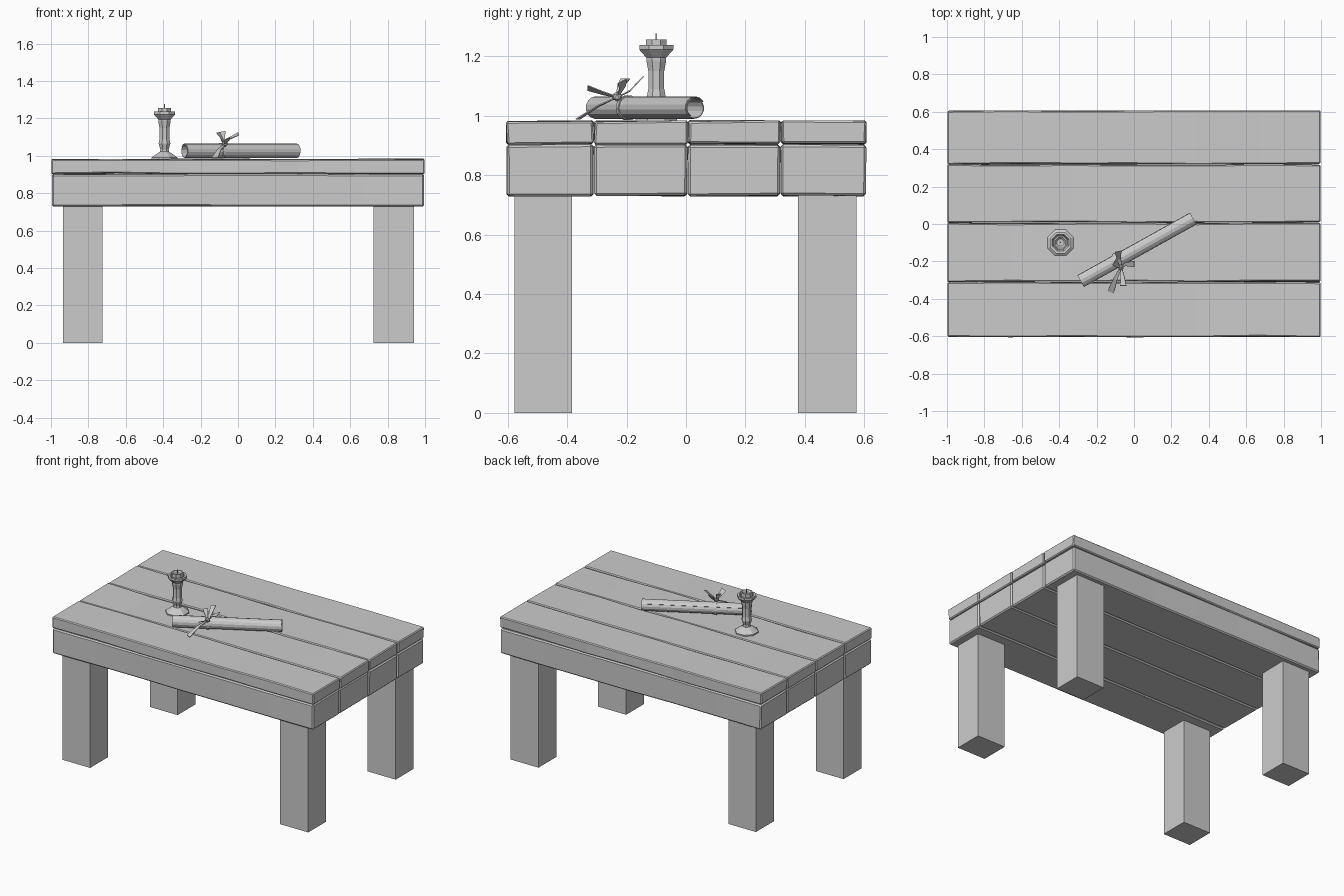
import bpy, bmesh, math, random
from mathutils import Vector

random.seed(4)
cube = bpy.data.objects.get("Cube")
if cube:
    bpy.data.objects.remove(cube, do_unlink=True)

grey = bpy.data.materials.new("plain grey")
grey.use_nodes = True
GREY = (0.6, 0.6, 0.6, 1)
grey.diffuse_color = GREY
grey.node_tree.nodes["Principled BSDF"].inputs["Base Color"].default_value = GREY


def finish(name, bm):
    bmesh.ops.recalc_face_normals(bm, faces=bm.faces)
    mesh = bpy.data.meshes.new(name)
    bm.to_mesh(mesh)
    bm.free()
    obj = bpy.data.objects.new(name, mesh)
    bpy.context.collection.objects.link(obj)
    mesh.materials.append(grey)
    return obj


def box(name, low, high, bevel=0, pieces=1, wobble=0):
    """Box between two corners, cut along x and made slightly uneven."""
    low, high = Vector(low), Vector(high)
    bm = bmesh.new()
    bmesh.ops.create_cube(bm, size=1)
    for v in bm.verts:
        v.co = (low + high) / 2 + v.co * (high - low)
    if pieces > 1:
        long_edges = [e for e in bm.edges
                      if abs(e.verts[0].co.x - e.verts[1].co.x) > 0.1]
        bmesh.ops.subdivide_edges(bm, edges=long_edges, cuts=pieces - 1, use_grid_fill=True)
    for v in bm.verts:
        v.co.y += random.uniform(-wobble, wobble)
        v.co.z += random.uniform(-wobble, wobble)
    obj = finish(name, bm)
    if bevel:
        mod = obj.modifiers.new("worn edges", "BEVEL")
        mod.width = bevel
        mod.segments = 1
    return obj


def lathe(name, profile, centre, sides):
    """Faceted turned part from (radius, height) pairs."""
    bm = bmesh.new()
    rings = []
    for r, z in profile:
        ring = []
        for i in range(sides):
            a = math.tau * (i + 0.5) / sides
            ring.append(bm.verts.new((centre[0] + r * math.cos(a),
                                      centre[1] + r * math.sin(a), z)))
        rings.append(ring)
    for a, b in zip(rings, rings[1:]):
        for i in range(sides):
            j = (i + 1) % sides
            bm.faces.new((a[i], a[j], b[j], b[i]))
    bm.faces.new(rings[0])
    bm.faces.new(rings[-1])
    return finish(name, bm)


def ribbon(name, points, widths, side):
    """Thin strip following points, widened along the side direction."""
    bm = bmesh.new()
    side = Vector(side).normalized()
    pairs = [(bm.verts.new(Vector(p) - side * w), bm.verts.new(Vector(p) + side * w))
             for p, w in zip(points, widths)]
    for a, b in zip(pairs, pairs[1:]):
        bm.faces.new((a[0], a[1], b[1], b[0]))
    obj = finish(name, bm)
    obj.modifiers.new("cloth", "SOLIDIFY").thickness = 0.004
    return obj


# Table top: four thick planks below, four thinner ones above
seams = [-0.605, -0.31, 0.006, 0.318, 0.607]
for i, (y0, y1) in enumerate(zip(seams, seams[1:])):
    g = 0.002
    box(f"lower_plank_{i + 1}", (-0.995, y0 + g, 0.73), (0.995, y1 - g, 0.902),
        0.008, 6, 0.002)
    box(f"upper_plank_{i + 1}", (-0.998, y0 + g, 0.905), (0.998, y1 - g, 0.982),
        0.006, 6, 0.003)

# Legs
for side, x0, x1 in (("right", -0.935, -0.725), ("left", 0.725, 0.94)):
    for end, y0, y1 in (("front", -0.577, -0.383), ("back", 0.377, 0.573)):
        box(f"{end}_{side}_leg", (x0, y0, 0), (x1, y1, 0.74))

# Candlestick with candle and wick
spot = (-0.393, -0.1)
lathe("candlestick", [(0.075, 0.98), (0.075, 0.99), (0.05, 1.008), (0.026, 1.022),
                      (0.024, 1.035), (0.034, 1.065), (0.029, 1.09), (0.029, 1.15),
                      (0.036, 1.185), (0.036, 1.195), (0.062, 1.222), (0.062, 1.237),
                      (0.048, 1.237), (0.04, 1.218)], spot, 8)
lathe("candle", [(0.038, 1.21), (0.038, 1.257), (0.03, 1.257), (0.02, 1.247)], spot, 8)
lathe("wick", [(0.004, 1.24), (0.003, 1.276)], spot, 4)

# Rolled scroll: a spiral cross-section swept along its axis
start, stop = Vector((-0.286, -0.304, 1.026)), Vector((0.316, 0.03, 1.026))
axis = (stop - start).normalized()
across = Vector((-axis.y, axis.x, 0))
up = Vector((0, 0, 1))
bm = bmesh.new()
steps, turn = 22, 14
spiral = []
for i in range(steps + 1):
    a = math.tau * i / turn + 0.6
    r = 0.04 - 0.008 * i / steps
    offset = across * math.cos(a) * r + up * math.sin(a) * r
    spiral.append((bm.verts.new(start + offset), bm.verts.new(stop + offset)))
for a, b in zip(spiral, spiral[1:]):
    bm.faces.new((a[0], a[1], b[1], b[0]))
scroll = finish("scroll", bm)
scroll.modifiers.new("paper", "SOLIDIFY").thickness = 0.003

# Ribbon band round the scroll, knot, bow and tails
knot = Vector((-0.07, -0.232, 1.064))
middle = start + axis * (knot - start).dot(axis)
band = [middle + (across * math.cos(math.tau * i / 14) + up * math.sin(math.tau * i / 14)) * 0.0425
        for i in range(15)]
ribbon("ribbon_band", band, [0.008] * 15, axis)

bm = bmesh.new()
bmesh.ops.create_icosphere(bm, subdivisions=1, radius=0.017)
bmesh.ops.translate(bm, verts=bm.verts, vec=knot)
finish("ribbon_knot", bm)

strands = [
    ("back_bow", (-0.08, -0.19, 1.085), (-0.085, -0.148, 1.13), (1, 0.2, 0.2)),
    ("left_bow", (-0.045, -0.215, 1.095), (0.0, -0.215, 1.118), (0, 1, 0.5)),
    ("front_bow", (-0.062, -0.28, 1.078), (-0.058, -0.33, 1.095), (1, 0, 0.5)),
    ("right_bow", (-0.088, -0.222, 1.1), (-0.105, -0.205, 1.125), (0.6, 1, 0)),
    ("front_tail", (-0.1, -0.295, 1.035), (-0.125, -0.365, 0.99), (1, -0.4, 0)),
]
for name, mid, tip, side in strands:
    ribbon("ribbon_" + name, [knot, mid, tip], [0.005, 0.011, 0.018], side)
